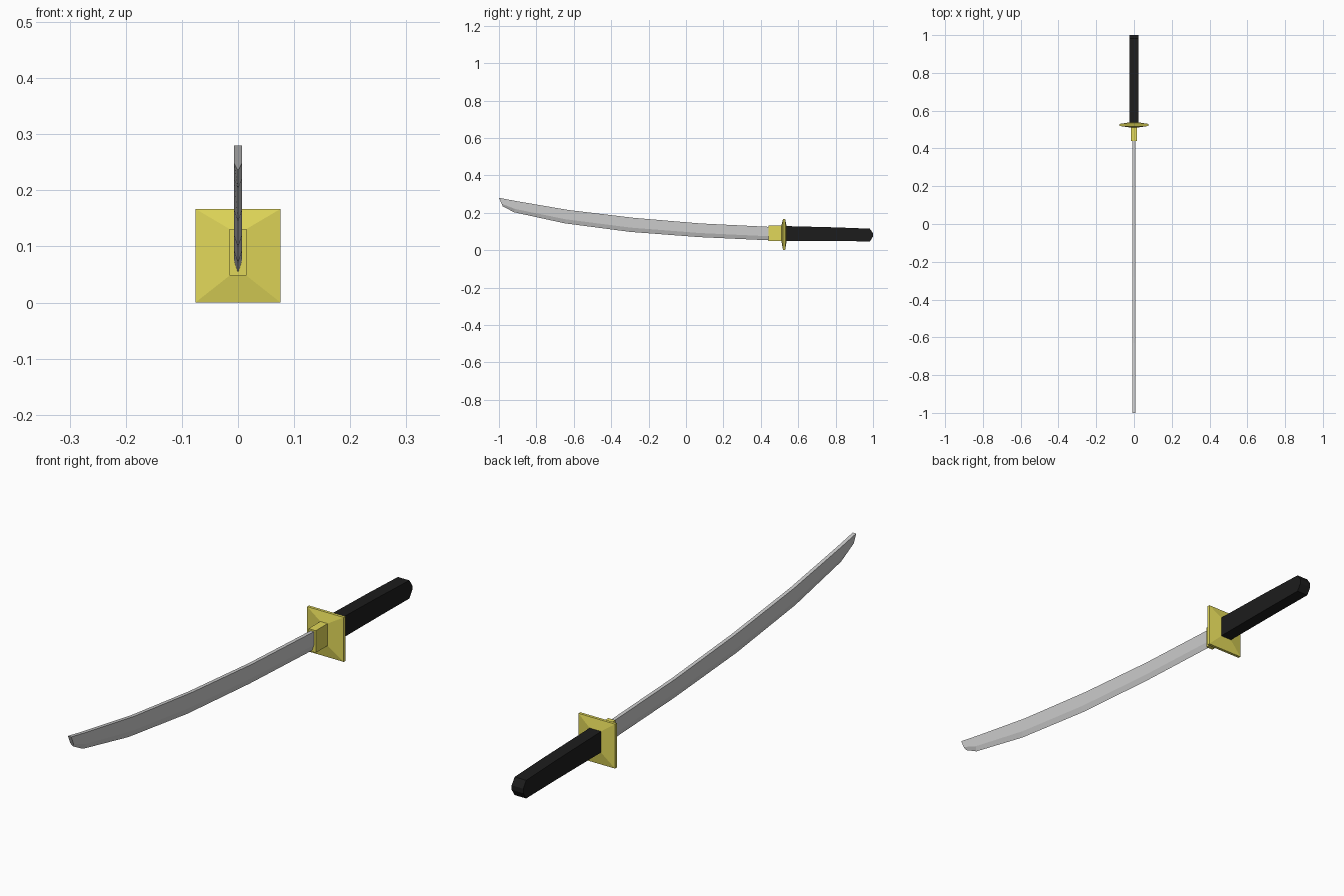
import bpy, bmesh

if "Cube" in bpy.data.objects:
    bpy.data.objects.remove(bpy.data.objects["Cube"])


def material(name, rgb):
    m = bpy.data.materials.new(name)
    m.diffuse_color = (*rgb, 1)
    m.use_nodes = True
    m.node_tree.nodes["Principled BSDF"].inputs["Base Color"].default_value = m.diffuse_color
    return m


def loft(name, rings, mat=None):
    """Skin a list of equal-length point rings, capping both ends."""
    bm = bmesh.new()
    loops = [[bm.verts.new(p) for p in ring] for ring in rings]
    n = len(loops[0])
    for a, b in zip(loops, loops[1:]):
        for i in range(n):
            j = (i + 1) % n
            bm.faces.new((a[i], a[j], b[j], b[i]))
    bm.faces.new(loops[0])
    bm.faces.new(loops[-1])
    # merge the points that meet in a ridge
    bmesh.ops.remove_doubles(bm, verts=bm.verts, dist=1e-5)
    bmesh.ops.recalc_face_normals(bm, faces=bm.faces)
    me = bpy.data.meshes.new(name)
    bm.to_mesh(me)
    bm.free()
    ob = bpy.data.objects.new(name, me)
    bpy.context.collection.objects.link(ob)
    if mat:
        me.materials.append(mat)
    return ob


def rect(y, w, z0, z1):
    return [(-w, y, z0), (w, y, z0), (w, y, z1), (-w, y, z1)]


def blade_ring(sy, sz, ey, ez, w=0.007, bevel=0.3):
    """Flat spine, parallel sides, then a bevel down to the cutting edge."""
    by, bz = ey + (sy - ey) * bevel, ez + (sz - ez) * bevel
    return [(-w, sy, sz), (w, sy, sz), (w, by, bz), (0, ey, ez), (-w, by, bz)]


gold = material("gold", (0.75, 0.68, 0.10))
black = material("black", (0.012, 0.012, 0.012))

# Curved blade: spine y, z and edge y, z at each station
stations = [
    (0.50, 0.122, 0.50, 0.051),
    (0.44, 0.125, 0.44, 0.053),
    (0.075, 0.143, 0.07, 0.070),
    (-0.28, 0.173, -0.30, 0.098),
    (-0.63, 0.215, -0.65, 0.144),
    (-0.905, 0.262, -0.92, 0.203),
    (-1.00, 0.280, -0.98, 0.235),
]
loft("blade", [blade_ring(*s) for s in stations])

# Collar between blade and guard
loft("blade_collar", [rect(0.44, 0.015, 0.048, 0.131),
                      rect(0.52, 0.015, 0.048, 0.131)], gold)

# Square guard, thicker at its centre on both faces
loft("guard", [rect(0.510, 0.015, 0.048, 0.131),
               rect(0.519, 0.076, 0.0, 0.167),
               rect(0.530, 0.076, 0.0, 0.167),
               rect(0.538, 0.024, 0.049, 0.129)], gold)

# Handle with a wedge-shaped end
loft("handle", [rect(0.525, 0.024, 0.050, 0.129),
                rect(0.80, 0.024, 0.049, 0.122),
                rect(0.983, 0.024, 0.047, 0.115),
                rect(1.00, 0.024, 0.073, 0.090)], black)
